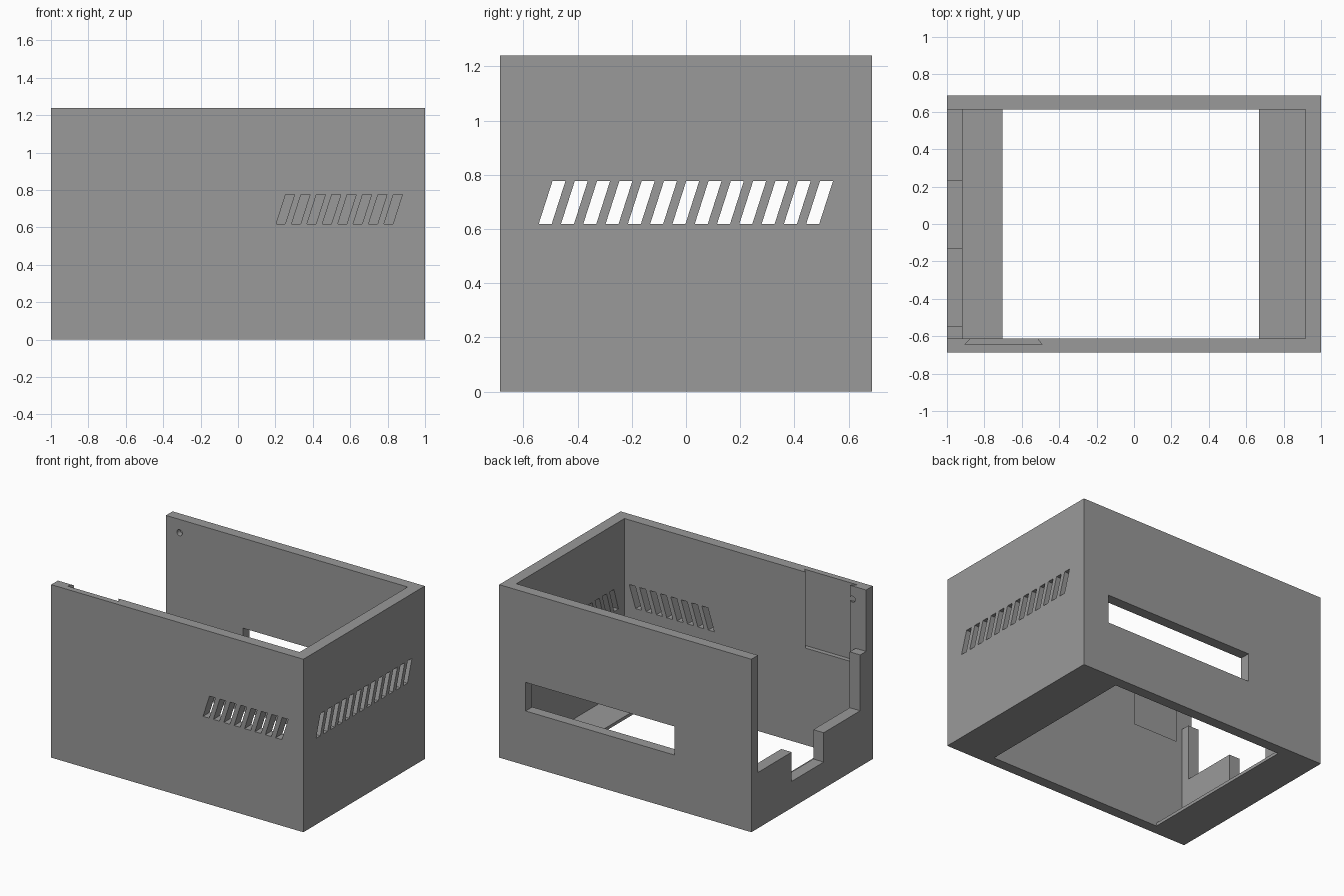
import bpy, bmesh, math
from mathutils import Vector

if "Cube" in bpy.data.objects:
    bpy.data.objects.remove(bpy.data.objects["Cube"])

grey = bpy.data.materials.new("plain grey")
grey.diffuse_color = (0.32, 0.32, 0.32, 1)
grey.use_nodes = True
grey.node_tree.nodes["Principled BSDF"].inputs["Base Color"].default_value = grey.diffuse_color

W, D, H = 1.0, 0.6875, 1.24        # half width, half depth, height
IX, IY = 0.917, 0.612              # inner half width and depth
FLOOR = 0.022


def prism(name, outlines, axis, a, b):
    """Extrude 2D outlines along an axis (x: points are yz, y: xz, z: xy)."""
    place = {"x": lambda u, v, t: (t, u, v),
             "y": lambda u, v, t: (u, t, v),
             "z": lambda u, v, t: (u, v, t)}[axis]
    bm = bmesh.new()
    for pts in outlines:
        lo = [bm.verts.new(place(u, v, a)) for u, v in pts]
        hi = [bm.verts.new(place(u, v, b)) for u, v in pts]
        bm.faces.new(lo)
        bm.faces.new(hi)
        for i in range(len(pts)):
            j = (i + 1) % len(pts)
            bm.faces.new((lo[i], lo[j], hi[j], hi[i]))
    bmesh.ops.recalc_face_normals(bm, faces=bm.faces)
    mesh = bpy.data.meshes.new(name)
    bm.to_mesh(mesh)
    bm.free()
    mesh.materials.append(grey)
    ob = bpy.data.objects.new(name, mesh)
    bpy.context.collection.objects.link(ob)
    return ob


def rect(u0, u1, v0, v1):
    return [(u0, v0), (u1, v0), (u1, v1), (u0, v1)]


def slots(start, count):
    """Row of slanted vent slots."""
    return [[(s, 0.618), (s + 0.048, 0.618), (s + 0.099, 0.777), (s + 0.051, 0.777)]
            for s in (start + 0.0823 * i for i in range(count))]


def disc(u, v, r, n=16):
    return [(u + r * math.cos(2 * math.pi * i / n), v + r * math.sin(2 * math.pi * i / n))
            for i in range(n)]


# Solid block that becomes the enclosure
case = prism("enclosure", [rect(-W, W, -D, D)], "z", 0, H)

# Stepped opening in the left wall
left_profile = [(IY, 1.4), (IY, 0.4), (0.231, 0.4), (0.231, 0.19), (-0.132, 0.19),
                (-0.132, 0.4), (-0.545, 0.4), (-0.545, 0.8), (-IY, 0.8), (-IY, 1.4)]
# Dovetail pocket inside the front wall, open at the top
dovetail = [(-0.872, -0.612), (-0.906, -0.645), (-0.49, -0.645), (-0.518, -0.612),
            (-0.518, -0.58), (-0.872, -0.58)]

cutters = [
    prism("cavity_cutter", [rect(-IX, IX, -IY, IY)], "z", FLOOR, 1.4),
    prism("floor_opening_cutter", [rect(-0.703, 0.668, -IY, IY)], "z", -0.1, 0.1),
    prism("left_opening_cutter", [left_profile], "x", -1.1, -0.8),
    prism("back_window_cutter", [rect(-0.39, 0.791, 0.39, 0.595)], "y", 0.5, 0.8),
    prism("right_vent_cutter", slots(-0.544, 13), "x", 0.8, 1.1),
    prism("front_vent_cutter", slots(0.204, 8), "y", -0.8, -0.5),
    prism("dovetail_cutter", [dovetail], "z", 0.695, 1.4),
    prism("back_pin_hole_cutter", [disc(-0.892, 1.145, 0.022)], "y", 0.55, 0.65),
    prism("front_pin_hole_cutter", [disc(-0.892, 1.145, 0.022)], "y", -0.643, -0.55),
]

# Cut every opening, then discard the helpers
for c in cutters:
    c.hide_render = True
    m = case.modifiers.new(c.name, "BOOLEAN")
    m.operation = "DIFFERENCE"
    m.solver = "EXACT"
    m.object = c
bpy.context.view_layer.update()
result = bpy.data.meshes.new_from_object(
    case.evaluated_get(bpy.context.evaluated_depsgraph_get()))
case.modifiers.clear()
case.data = result
case.data.materials.clear()
case.data.materials.append(grey)
for p in case.data.polygons:
    p.material_index = 0
for c in cutters:
    bpy.data.objects.remove(c)
